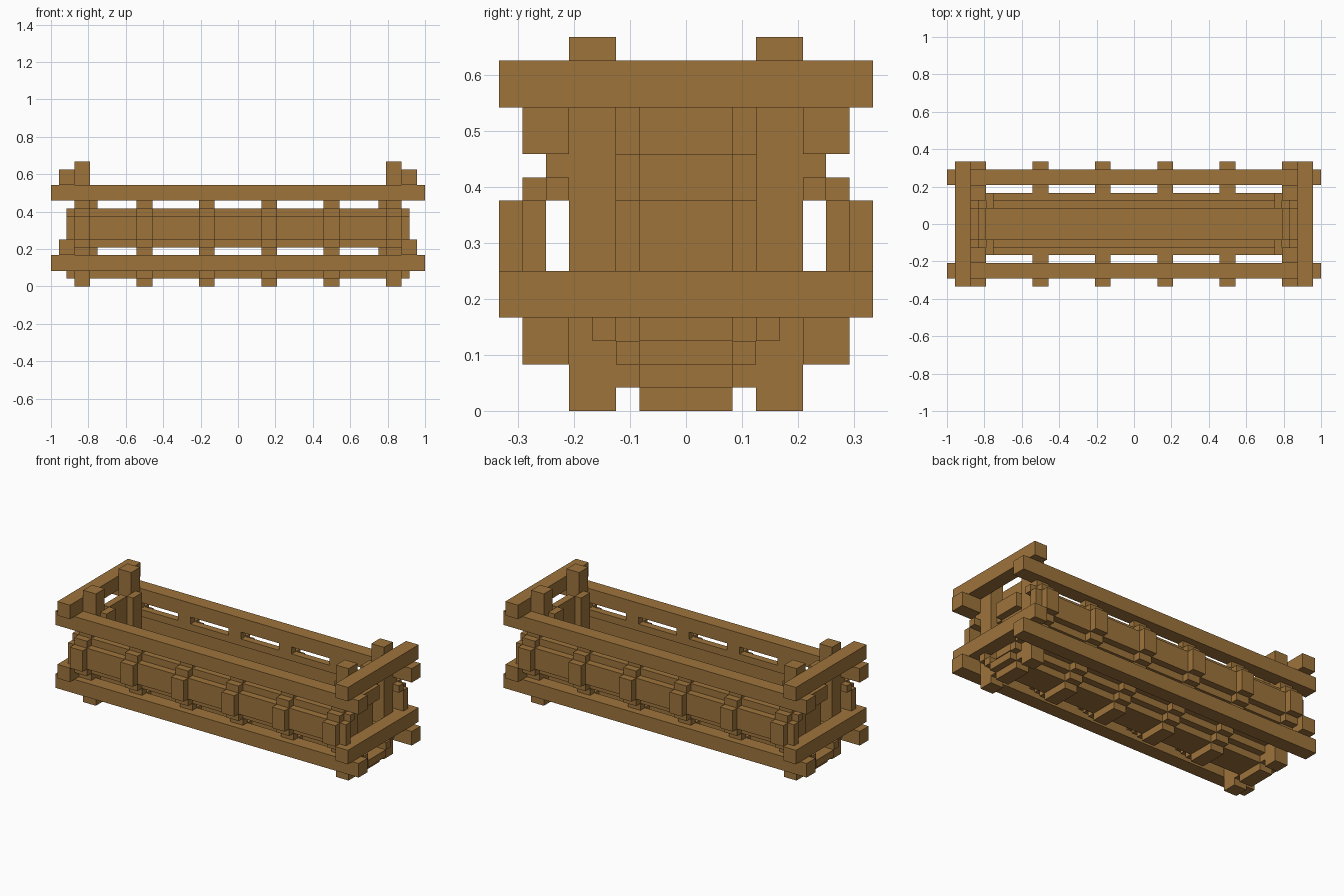
import bpy

if "Cube" in bpy.data.objects:
    bpy.data.objects.remove(bpy.data.objects["Cube"])

U = 1 / 24  # size of one grid step

wood = bpy.data.materials.new("brown wood")
wood.diffuse_color = (0.337, 0.174, 0.044, 1)
wood.use_nodes = True
wood.node_tree.nodes["Principled BSDF"].inputs["Base Color"].default_value = wood.diffuse_color

FACES = [(0, 2, 3, 1), (4, 5, 7, 6), (0, 1, 5, 4), (2, 6, 7, 3), (0, 4, 6, 2), (1, 3, 7, 5)]


def build(name, boxes):
    """One object from boxes given as (x0, x1, y0, y1, z0, z1) in grid steps."""
    verts, faces = [], []
    for x0, x1, y0, y1, z0, z1 in boxes:
        n = len(verts)
        verts += [(x * U, y * U, z * U) for x in (x0, x1) for y in (y0, y1) for z in (z0, z1)]
        faces += [tuple(n + i for i in f) for f in FACES]
    mesh = bpy.data.meshes.new(name)
    mesh.from_pydata(verts, [], faces)
    mesh.materials.append(wood)
    obj = bpy.data.objects.new(name, mesh)
    bpy.context.collection.objects.link(obj)
    return obj


def flip(box, sx, sy):
    """Mirror a box in x and/or y."""
    x0, x1, y0, y1, z0, z1 = box
    if sx < 0:
        x0, x1 = -x1, -x0
    if sy < 0:
        y0, y1 = -y1, -y0
    return (x0, x1, y0, y1, z0, z1)


SIDES = (("front", -1), ("back", 1))
ENDS = (("left", -1), ("right", 1))
RIBS = (-20, -12, -4, 4, 12, 20)

# long rails, stepped side panels and the ribs around them
for label, s in SIDES:
    for level, z in (("lower", 2), ("upper", 11)):
        build(f"{label}_{level}_rail", [flip((-24, 24, 5, 7, z, z + 2), 1, s)])
    build(f"{label}_panel", [flip(b, 1, s) for b in (
        (-22, 22, 6, 7, 6, 9), (-22, 22, 5, 6, 9, 10), (-22, 22, 5, 6, 5, 6))])
    for i, x in enumerate(RIBS):
        a, b = x - 1, x + 1
        build(f"{label}_rib_{i + 1}", [flip(p, 1, s) for p in (
            (a, b, 7, 8, 6, 9),
            (a, b, 6, 7, 9, 10), (a, b, 6, 7, 5, 6),
            (a, b, 5, 6, 10, 11), (a, b, 5, 6, 4, 5))])

# stepped floor panel
floor = [(-22, 22, -2, 2, 1, 2)]
for _, s in SIDES:
    floor += [flip((-22, 22, 2, 3, 2, 3), 1, s), flip((-22, 22, 3, 4, 3, 4), 1, s)]
build("floor_panel", floor)

# floor ribs stepping up to the lower rails
for i, x in enumerate(RIBS):
    a, b = x - 1, x + 1
    boxes = [(a, b, -2, 2, 0, 1)]
    for _, s in SIDES:
        boxes.append(flip((a, b, 2, 3, 1, 2), 1, s))
        if abs(x) < 20:
            boxes += [flip((a, b, 3, 4, 2, 3), 1, s), flip((a, b, 4, 5, 3, 4), 1, s)]
    build(f"floor_rib_{i + 1}", boxes)

# ends: crossbars, posts, stepped end panels and their bands
for label, e in ENDS:
    for level, z in (("lower", 4), ("upper", 13)):
        build(f"{label}_{level}_crossbar", [flip((21, 23, -8, 8, z, z + 2), e, 1)])
    for side, s in SIDES:
        build(f"{label}_{side}_post", [flip((19, 21, 3, 5, 0, 16), e, s)])
    panel = [flip((19, 20, -2, 2, 2, 13), e, 1)]
    for _, s in SIDES:
        panel += [flip((18, 19, 2, 3, 3, 13), e, s), flip((18, 19, 3, 4, 4, 13), e, s)]
    build(f"{label}_end_panel", panel)
    for level, z in (("lower", 3), ("upper", 9)):
        band = [flip((20, 21, -2, 2, z, z + 2), e, 1)]
        band += [flip((19, 20, 2, 3, z, z + 2), e, s) for _, s in SIDES]
        build(f"{label}_{level}_band", band)
